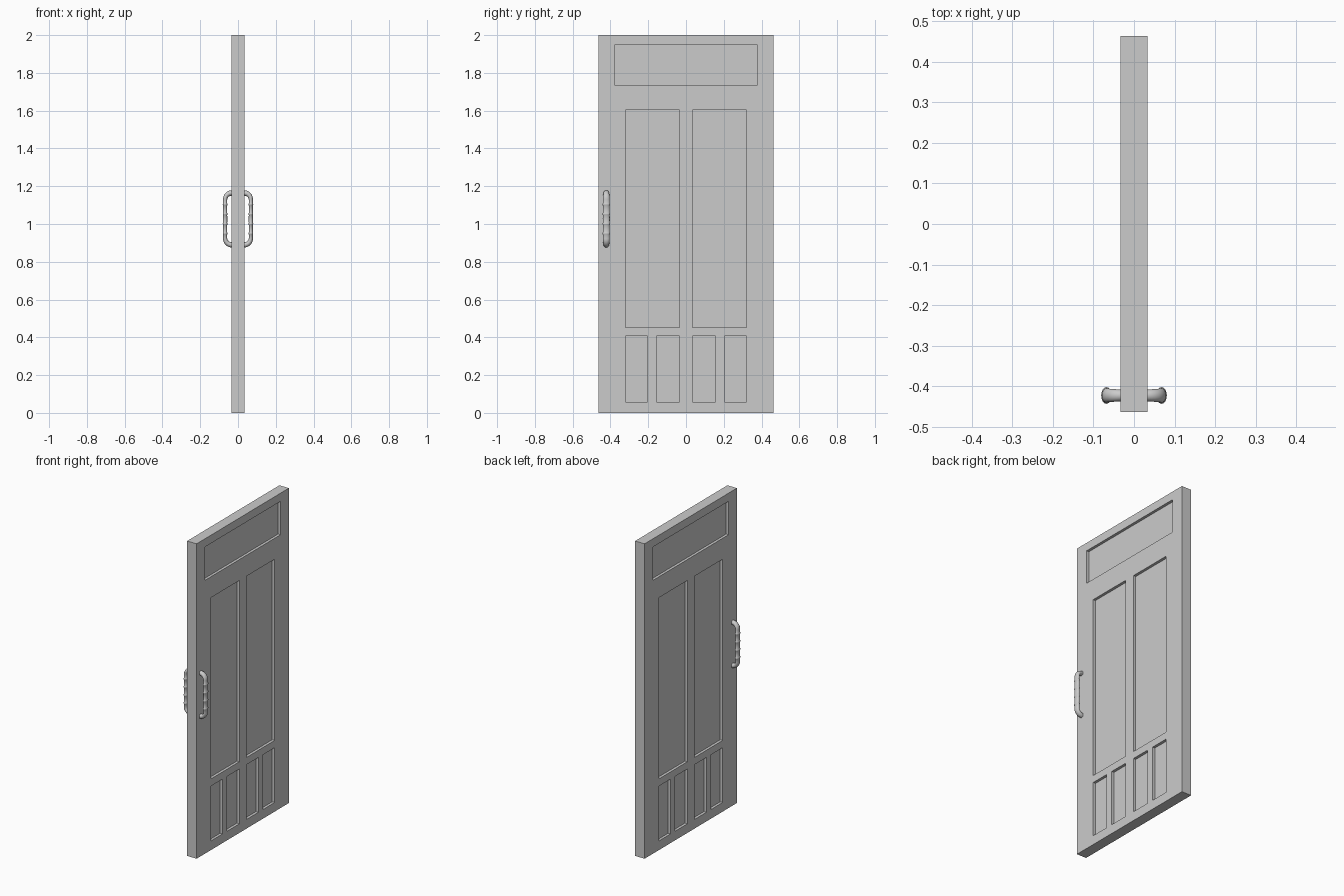
import bpy, bmesh, math
from mathutils import Vector, Matrix

if "Cube" in bpy.data.objects:
    bpy.data.objects.remove(bpy.data.objects["Cube"])

HALF_T, HALF_W, HEIGHT, DEPTH = 0.0335, 0.463, 2.0, 0.017


def mesh_object(name, bm):
    bmesh.ops.recalc_face_normals(bm, faces=bm.faces)
    me = bpy.data.meshes.new(name)
    bm.to_mesh(me)
    bm.free()
    ob = bpy.data.objects.new(name, me)
    bpy.context.collection.objects.link(ob)
    return ob


def add_box(bm, x0, x1, y0, y1, z0, z1):
    mat = Matrix.Translation(((x0 + x1) / 2, (y0 + y1) / 2, (z0 + z1) / 2)) @ \
        Matrix.Diagonal((x1 - x0, y1 - y0, z1 - z0, 1))
    bmesh.ops.create_cube(bm, size=1, matrix=mat)


# Door slab
bm = bmesh.new()
add_box(bm, -HALF_T, HALF_T, -HALF_W, HALF_W, 0, HEIGHT)
door = mesh_object("door_slab", bm)

# Recessed panels on both faces: (y0, y1, z0, z1)
panels = [(-0.379, 0.379, 1.736, 1.948)]
for s in (-1, 1):
    for a, b, z0, z1 in ((0.035, 0.32, 0.452, 1.603),
                         (0.035, 0.157, 0.058, 0.406),
                         (0.203, 0.32, 0.058, 0.406)):
        panels.append((min(s * a, s * b), max(s * a, s * b), z0, z1))
bm = bmesh.new()
for y0, y1, z0, z1 in panels:
    add_box(bm, HALF_T - DEPTH, HALF_T + 0.05, y0, y1, z0, z1)
    add_box(bm, -HALF_T - 0.05, -HALF_T + DEPTH, y0, y1, z0, z1)
cutter = mesh_object("panel_cutter", bm)
cutter.hide_render = True
mod = door.modifiers.new("panels", 'BOOLEAN')
mod.operation, mod.solver, mod.object = 'DIFFERENCE', 'EXACT', cutter
bpy.context.view_layer.objects.active = door
bpy.ops.object.modifier_apply(modifier=mod.name)
bpy.data.objects.remove(cutter)

# Pull handle: half path from door to grip as (x, z offset, angle, half width y, half thickness)
MID_Z, HALF_H, GRIP_X, R = 1.027, 0.137, 0.068, 0.034
HANDLE_Y = -0.422
upper = [(0.025, HALF_H, 0, 0.0145, 0.0145)]
for i in range(9):
    t = i / 8
    a = t * math.pi / 2
    upper.append((GRIP_X - R + R * math.sin(a), HALF_H - R + R * math.cos(a), a,
                  0.0145 + 0.0035 * t, 0.0145 - 0.0035 * t))
# Grip rings swell the section briefly
for ring in (0.077, 0.026):
    for dz, grow in ((0.006, 0), (0.003, 0.002), (0, 0.0026), (-0.003, 0.002), (-0.006, 0)):
        upper.append((GRIP_X, ring + dz, math.pi / 2, 0.018 + grow, 0.011 + grow * 0.7))
upper.append((GRIP_X, 0, math.pi / 2, 0.0188, 0.0115))
path = upper + [(x, -z, math.pi - a, w, t) for x, z, a, w, t in reversed(upper[:-1])]

SIDES = 20
bm = bmesh.new()
loops = []
for x, z, a, w, t in path:
    centre = Vector((x, HANDLE_Y, MID_Z + z))
    normal = Vector((math.sin(a), 0, math.cos(a)))
    loops.append([bm.verts.new(centre + normal * t * math.cos(k * math.tau / SIDES)
                               + Vector((0, w * math.sin(k * math.tau / SIDES), 0)))
                  for k in range(SIDES)])
for la, lb in zip(loops, loops[1:]):
    for k in range(SIDES):
        n = (k + 1) % SIDES
        bm.faces.new((la[k], la[n], lb[n], lb[k]))
bm.faces.new(loops[0])
bm.faces.new(loops[-1])
handle = mesh_object("pull_handles", bm)
handle.modifiers.new("both_sides", 'MIRROR').use_mirror_merge = False

bpy.ops.object.select_all(action='DESELECT')
handle.select_set(True)
bpy.context.view_layer.objects.active = handle
bpy.ops.object.shade_smooth_by_angle(angle=math.radians(50))
